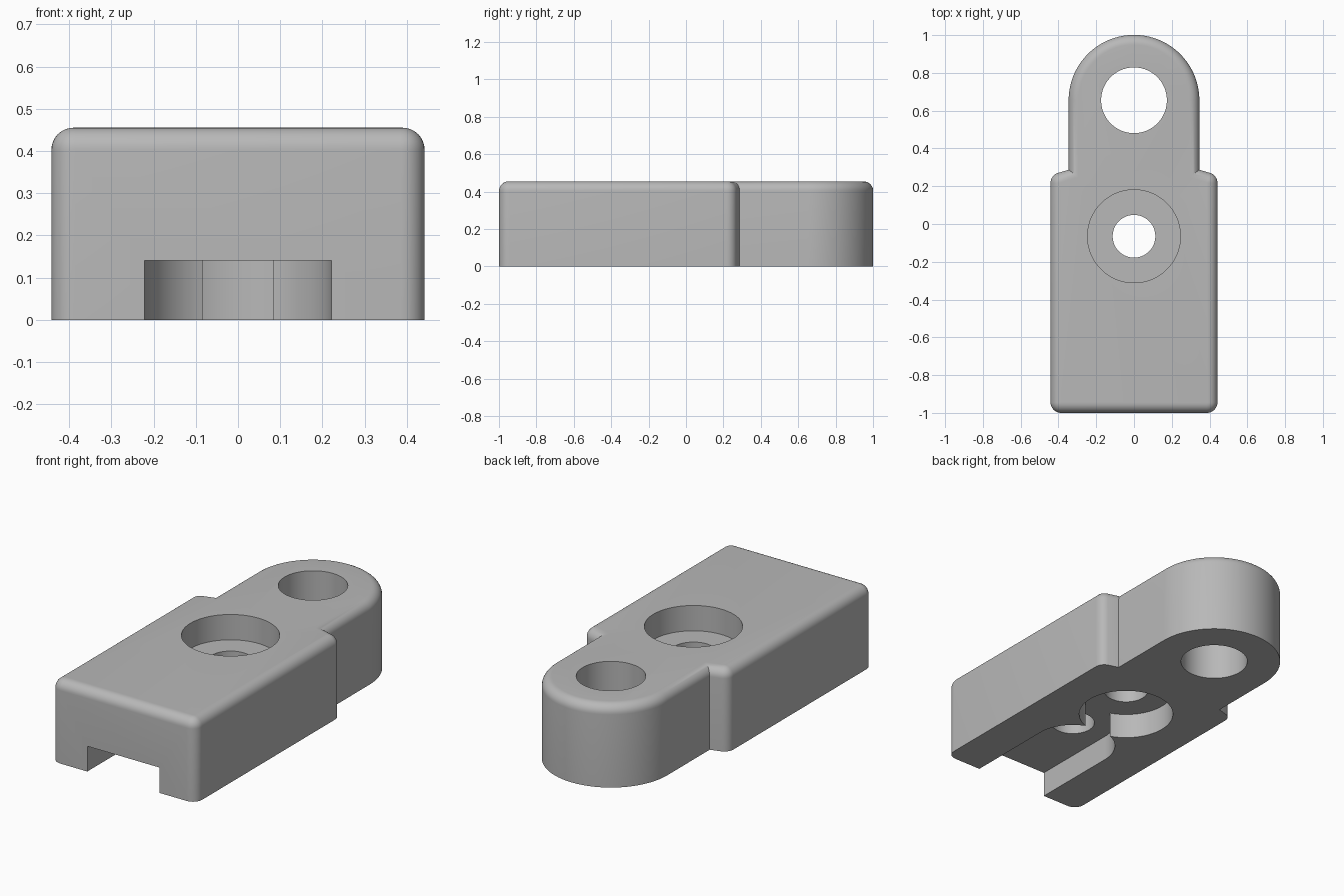
import bpy, bmesh
from math import sin, cos, radians, pi
from mathutils import Vector

cube = bpy.data.objects.get("Cube")
if cube:
    bpy.data.objects.remove(cube)

HEIGHT = 0.455
MOUNT_Y = -0.065      # centre of the counterbored hole
SLOT_Y = -0.5         # centre of the rounded slot end
TIP_Y = 0.655         # centre of the tongue arc

grey = bpy.data.materials.new("plain grey")
grey.use_nodes = True
colour = (0.48, 0.48, 0.48, 1)
grey.diffuse_color = colour
grey.node_tree.nodes["Principled BSDF"].inputs["Base Color"].default_value = colour


def arc(cx, cy, r, start, end, steps):
    """Points along an arc, angles in degrees."""
    angles = [radians(start + (end - start) * i / steps) for i in range(steps + 1)]
    return [(cx + r * cos(a), cy + r * sin(a)) for a in angles]


def prism(name, outline, z0, z1, top_round=0):
    """Extrude an outline, optionally rounding its top rim."""
    bm = bmesh.new()
    base = bm.faces.new([bm.verts.new((x, y, z0)) for x, y in outline])
    ext = bmesh.ops.extrude_face_region(bm, geom=[base], use_keep_orig=True)
    moved = [g for g in ext["geom"] if isinstance(g, bmesh.types.BMVert)]
    bmesh.ops.translate(bm, verts=moved, vec=Vector((0, 0, z1 - z0)))
    bmesh.ops.recalc_face_normals(bm, faces=bm.faces)
    if top_round:
        rim = [e for e in bm.edges if all(v.co.z > z1 - 1e-5 for v in e.verts)]
        bmesh.ops.bevel(bm, geom=rim, offset=top_round, segments=8, profile=0.5,
                        affect='EDGES', clamp_overlap=False)
    mesh = bpy.data.meshes.new(name)
    bm.to_mesh(mesh)
    bm.free()
    mesh.materials.append(grey)
    obj = bpy.data.objects.new(name, mesh)
    bpy.context.collection.objects.link(obj)
    return obj


def hole(name, y, r, z0, z1):
    return prism(name, arc(0, y, r, 0, 360, 96)[:-1], z0, z1)


# Body outline: right half, mirrored for the left
corner = 0.056
side = 0.442
half = arc(side - corner, -1 + corner, corner, -90, 0, 8)
half += arc(side - corner, 0.217, corner, 0, 70, 6)
half += [(0.346, 0.287)]
half += arc(0, TIP_Y, 0.346, 0, 90, 32)
outline = half + [(-x, y) for x, y in reversed(half[:-1])]
body = prism("bracket_body", outline, 0, HEIGHT, top_round=0.052)

# Holes, counterbores and the underside slot
slot = arc(0, SLOT_Y, 0.221, 0, 180, 48) + [(-0.221, -1.1), (0.221, -1.1)]
cutters = [
    hole("tongue_hole", TIP_Y, 0.174, -0.1, 0.6),
    hole("mount_hole", MOUNT_Y, 0.113, -0.1, 0.6),
    hole("top_counterbore", MOUNT_Y, 0.246, 0.315, 0.6),
    hole("under_counterbore", MOUNT_Y, 0.246, -0.1, 0.14),
    prism("under_slot", slot, -0.1, 0.14),
    hole("blind_hole", SLOT_Y, 0.113, 0.05, 0.315),
]
bpy.context.view_layer.objects.active = body
for cutter in cutters:
    mod = body.modifiers.new(cutter.name, 'BOOLEAN')
    mod.operation = 'DIFFERENCE'
    mod.solver = 'EXACT'
    mod.object = cutter
    bpy.ops.object.modifier_apply(modifier=mod.name)
    bpy.data.objects.remove(cutter)

bpy.ops.object.select_all(action='DESELECT')
body.select_set(True)
bpy.ops.object.shade_smooth_by_angle(angle=radians(30))
